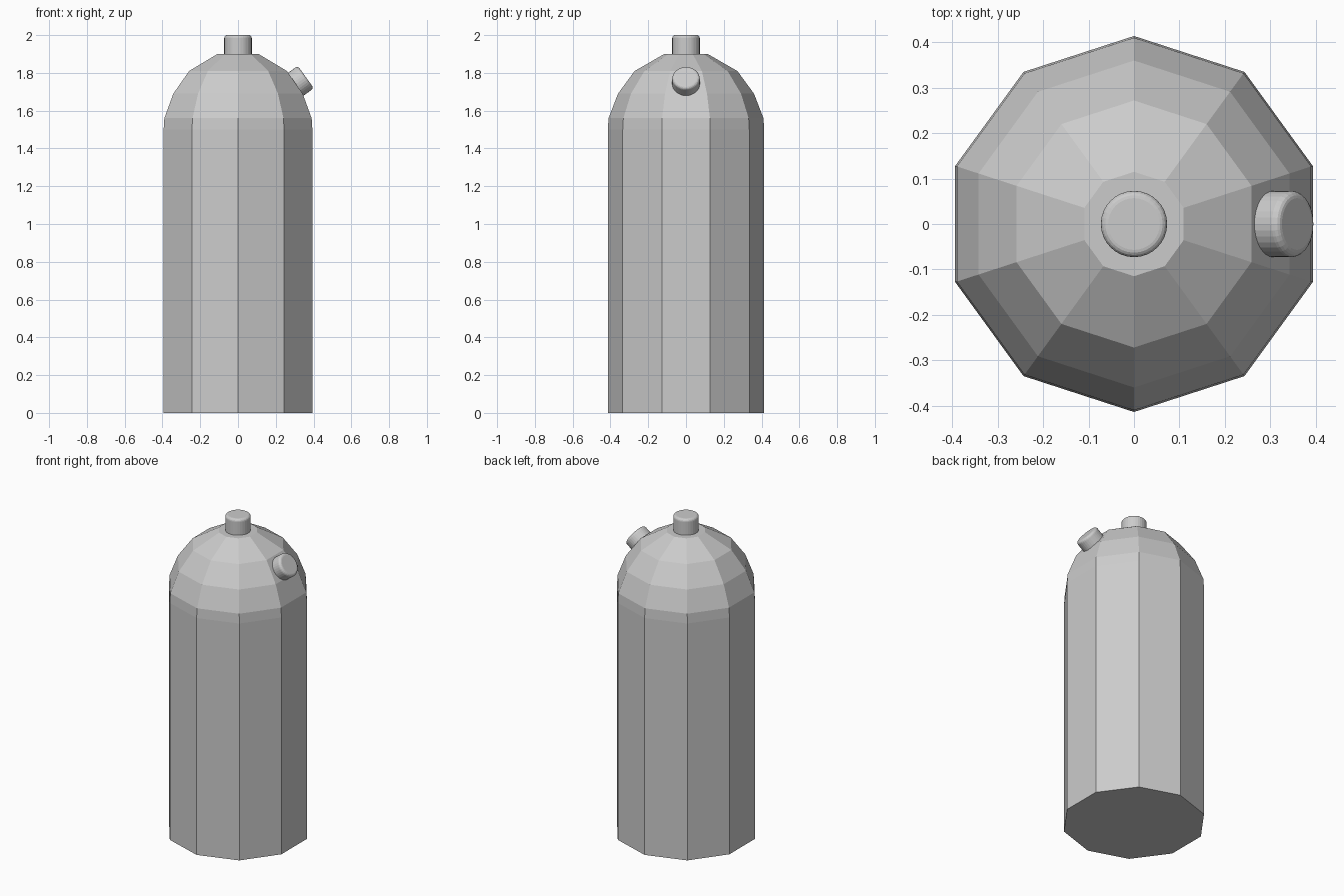
import bpy, bmesh, math
from mathutils import Vector, Matrix

cube = bpy.data.objects.get("Cube")
if cube:
    bpy.data.objects.remove(cube, do_unlink=True)

# Single painted metal colour
grey = bpy.data.materials.new("light_grey")
grey.use_nodes = True
colour = (0.6, 0.6, 0.6, 1)
grey.diffuse_color = colour
grey.node_tree.nodes["Principled BSDF"].inputs["Base Color"].default_value = colour


def turned(name, profile, sides, start=0.0):
    """Closed solid turned around z from (radius, height) pairs."""
    bm = bmesh.new()
    rings = []
    for r, z in profile:
        angles = [start + math.tau * i / sides for i in range(sides)]
        rings.append([bm.verts.new((r * math.cos(a), r * math.sin(a), z)) for a in angles])
    for low, high in zip(rings, rings[1:]):
        for i in range(sides):
            j = (i + 1) % sides
            bm.faces.new((low[i], low[j], high[j], high[i]))
    bm.faces.new(rings[0][::-1])
    bm.faces.new(rings[-1])
    mesh = bpy.data.meshes.new(name)
    bm.to_mesh(mesh)
    bm.free()
    mesh.materials.append(grey)
    obj = bpy.data.objects.new(name, mesh)
    bpy.context.collection.objects.link(obj)
    return obj


def rounded_cap(name, tip, axis, length, radius=0.073, bevel=0.016):
    """Short cylinder with a rounded outer rim, ending at tip."""
    profile = [(radius, -length)]
    for i in range(5):
        a = math.pi / 2 * i / 4
        profile.append((radius - bevel + bevel * math.cos(a), -bevel + bevel * math.sin(a)))
    obj = turned(name, profile, 32)
    turn = Vector((0, 0, 1)).rotation_difference(Vector(axis)).to_matrix().to_4x4()
    obj.matrix_world = Matrix.Translation(tip) @ turn
    return obj


# Ten-sided tank with a domed shoulder
turned("tank_body", [(0.414, 0), (0.414, 1.5), (0.41, 1.56), (0.36, 1.69),
                     (0.272, 1.81), (0.115, 1.9)], 10, math.pi / 2)

# Caps on the crown and on the left shoulder
rounded_cap("top_cap", (0, 0, 2), (0, 0, 1), 0.13)
rounded_cap("side_cap", (0.359, 0, 1.778), (0.81, 0, 0.58), 0.12)
